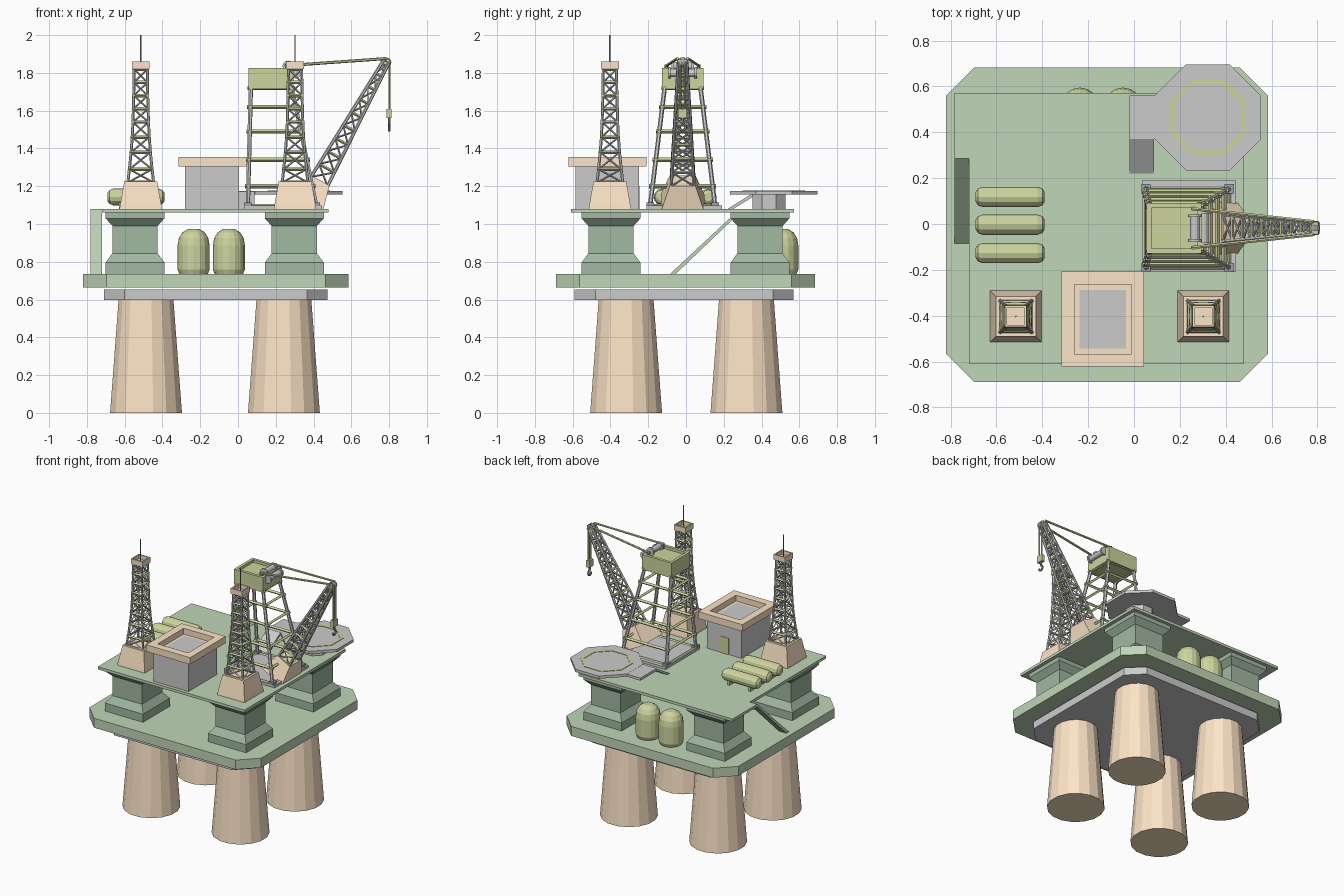
import bpy, bmesh, math
from mathutils import Vector, Matrix

if "Cube" in bpy.data.objects:
    bpy.data.objects.remove(bpy.data.objects["Cube"])

COLORS = {"peach": (.98, .78, .57), "green": (.53, .67, .48), "dark_green": (.36, .48, .36),
          "olive": (.61, .66, .34), "steel": (.34, .37, .38)}
MATS = {}
for key, c in COLORS.items():
    MATS[key] = bpy.data.materials.new(key)
    MATS[key].diffuse_color = (*c, 1)


def finish(name, bm, mat):
    bmesh.ops.recalc_face_normals(bm, faces=bm.faces)
    me = bpy.data.meshes.new(name)
    bm.to_mesh(me)
    bm.free()
    if mat:
        me.materials.append(MATS[mat])
    ob = bpy.data.objects.new(name, me)
    bpy.context.collection.objects.link(ob)
    return ob


def lathe(name, prof, n, mat, loc=(0, 0, 0), turn=0.0, rot=None, closed=False):
    """Stack of n-sided rings; for n=4 the radius is the half width."""
    bm = bmesh.new()
    k = math.sqrt(2) if n == 4 else 1
    turn = math.pi / 4 if n == 4 else turn
    rings = [[bm.verts.new((r * k * math.cos(turn + i * math.tau / n),
                            r * k * math.sin(turn + i * math.tau / n), z)) for i in range(n)]
             for r, z in prof]
    pairs = list(zip(rings, rings[1:])) + ([(rings[-1], rings[0])] if closed else [])
    for a, b in pairs:
        for i in range(n):
            j = (i + 1) % n
            bm.faces.new((a[i], a[j], b[j], b[i]))
    if not closed:
        bm.faces.new(rings[0])
        bm.faces.new(rings[-1])
    m = Matrix.Translation(loc) @ (rot or Matrix.Identity(4))
    bmesh.ops.transform(bm, matrix=m, verts=bm.verts)
    return finish(name, bm, mat)


def prism(name, pts, vec, mat):
    bm = bmesh.new()
    f = bm.faces.new([bm.verts.new(p) for p in pts])
    g = bmesh.ops.extrude_face_region(bm, geom=[f], use_keep_orig=True)
    bmesh.ops.translate(bm, vec=vec, verts=[v for v in g["geom"] if isinstance(v, bmesh.types.BMVert)])
    return finish(name, bm, mat)


def box(name, x, y, z, mat, rim=0, depth=0):
    """Box from ranges, with an optional recessed top."""
    bm = bmesh.new()
    bmesh.ops.create_cube(bm, size=1)
    for v in bm.verts:
        v.co = Vector([r[0] if c < 0 else r[1] for c, r in zip(v.co, (x, y, z))])
    if rim:
        bm.normal_update()
        top = max(bm.faces, key=lambda f: f.normal.z)
        bmesh.ops.inset_region(bm, faces=[top], thickness=rim)
        floor = [v for v in top.verts]
        g = bmesh.ops.extrude_face_region(bm, geom=[top])
        new = [v for v in g["geom"] if isinstance(v, bmesh.types.BMVert)]
        bmesh.ops.translate(bm, vec=(0, 0, -depth), verts=new)
        if top.is_valid and all(v in floor for v in top.verts):
            bmesh.ops.delete(bm, geom=[top], context="FACES_ONLY")
    return finish(name, bm, mat)


def slab(name, x, y, z, c, mat):
    pts = [(x[0] + c, y[0]), (x[1] - c, y[0]), (x[1], y[0] + c), (x[1], y[1] - c),
           (x[1] - c, y[1]), (x[0] + c, y[1]), (x[0], y[1] - c), (x[0], y[0] + c)]
    return prism(name, [(a, b, z[0]) for a, b in pts], (0, 0, z[1] - z[0]), mat)


def bars(name, segs, r, mat, n=6):
    bm = bmesh.new()
    for a, b in segs:
        a, b = Vector(a), Vector(b)
        m = Matrix.Translation((a + b) / 2) @ (b - a).to_track_quat("Z", "Y").to_matrix().to_4x4()
        bmesh.ops.create_cone(bm, cap_ends=True, segments=n, radius1=r, radius2=r,
                              depth=(b - a).length, matrix=m)
    return finish(name, bm, mat)


def lattice(name, rings, leg, rung, brace, over=0.0):
    """Four legs through the rings, rungs at each ring, crossed braces between."""
    legs, rungs, braces = [], [], []
    for r in rings:
        for i in range(4):
            a, b = Vector(r[i]), Vector(r[(i + 1) % 4])
            d = (b - a).normalized() * over
            rungs.append((a - d, b + d))
    for a, b in zip(rings, rings[1:]):
        for i in range(4):
            j = (i + 1) % 4
            legs.append((a[i], b[i]))
            braces += [(a[i], b[j]), (a[j], b[i])]
    bars(name + "_legs", legs, leg, None)
    bars(name + "_rungs", rungs, rung, "olive", 4)
    if brace:
        bars(name + "_braces", braces, brace, None, 4)


def rect(x0, x1, y0, y1, z):
    return [(x0, y0, z), (x1, y0, z), (x1, y1, z), (x0, y1, z)]


# Sea legs and the two lower slabs
for x in (-.487, .243):
    for y in (-.317, .32):
        lathe("sea_leg", [(.194, 0), (.148, .6)], 16, "peach", (x, y, 0), math.pi / 16)
slab("hull_slab", (-.71, .475), (-.59, .57), (.597, .653), .11, None)
slab("lower_deck", (-.82, .585), (-.688, .682), (.665, .735), .123, "green")

# Square waisted columns between the decks
for x in (-.545, .298):
    for y in (-.397, .392):
        lathe("deck_column", [(.156, .735), (.156, .795), (.12, .845), (.12, .99), (.156, 1.03), (.156, 1.06)],
              4, "dark_green", (x, y, 0))

# Upper deck with side landing and ramp
prism("upper_deck", [(-.72, -.61, 1.06), (.48, -.61, 1.06), (.48, .572, 1.06), (-.782, .572, 1.06),
                     (-.782, .285, 1.06), (-.72, .285, 1.06)], (0, 0, .02), "green")
prism("deck_ramp", [(-.782, -.085, .735), (-.782, -.055, .735), (-.782, .285, 1.06), (-.782, .285, 1.08)],
      (.062, 0, 0), "green")

# Upright tanks on the lower deck
for x in (-.235, -.048):
    lathe("upright_tank", [(.075, .735), (.085, .76), (.085, .885), (.078, .925), (.06, .955), (.03, .974)],
          16, "olive", (x, .51, 0))

# Lying tanks on the upper deck
for y in (.118, -.003, -.127):
    lathe("lying_tank", [(.022, 0), (.037, .01), (.044, .03), (.044, .27), (.037, .29), (.022, .3)],
          12, "olive", (-.69, y, 1.143), rot=Matrix.Rotation(math.pi / 2, 4, "Y"))
    for x in (-.63, -.46):
        box("tank_foot", (x, x + .015), (y - .03, y + .03), (1.08, 1.115), "olive")

# Deck house
box("deck_house", (-.28, .005), (-.585, -.25), (1.08, 1.306), None)
box("house_roof", (-.316, .044), (-.622, -.208), (1.305, 1.355), "peach", .079, .043)
box("roof_panel", (-.237, -.035), (-.542, -.288), (1.311, 1.315), None)
box("house_door", (-.175, -.105), (-.251, -.246), (1.08, 1.2), "olive")

# Helicopter pad, support, walkway and steps
PAD, T8 = (.322, .465, 0), math.pi / 8
lathe("pad_deck", [(.25, 1.155), (.25, 1.175)], 8, None, PAD, T8)
lathe("pad_marking", [(.18, 1.174), (.18, 1.178), (.156, 1.178), (.156, 1.174)], 8, "olive", PAD, T8, closed=True)
lathe("pad_support", [(.095, 1.08), (.095, 1.156)], 8, None, (.322, .44, 0), T8)
box("pad_walkway", (-.02, .13), (.37, .56), (1.155, 1.174), None)
prism("pad_steps", [(-.02, .22, 1.08), (-.02, .25, 1.08), (-.02, .372, 1.155), (-.02, .372, 1.174)],
      (.108, 0, 0), None)

# Two lattice towers
LEVELS = [(1.22, .068), (1.29, .06), (1.38, .051), (1.46, .045), (1.54, .041),
          (1.61, .039), (1.68, .037), (1.75, .036), (1.82, .035)]
for side, x in (("left", -.515), ("right", .302)):
    y, t = -.403, side + "_tower"
    lathe(t + "_base", [(.112, 1.08), (.11, 1.095), (.087, 1.225)], 4, "peach", (x, y, 0))
    lattice(t, [rect(x - w, x + w, y - w, y + w, z) for z, w in LEVELS], .008, .009, .005, .008)
    box(t + "_cap", (x - .047, x + .047), (y - .047, y + .047), (1.82, 1.86), "peach", .013, .03)
    bars(t + "_aerial", [((x, y, 1.83), (x, y, 2.0))], .004, "steel")

# Crane tower
YC = -.018
box("crane_plate", (.035, .445), (-.208, .19), (1.08, 1.098), None)
crane = []
for z in (1.095, 1.2, 1.34, 1.49, 1.62, 1.72):
    s = (z - 1.095) / .625
    w = .172 + (.095 - .172) * s
    crane.append(rect(.052 + .016 * s, .415 + (.285 - .415) * s, YC - w, YC + w, z))
lattice("crane_tower", crane[:1] + crane[1:], .012, .011, 0, .018)
for x, y, z in crane[0]:
    box("crane_foot", (x - .02, x + .02), (y - .02, y + .02), (1.095, 1.115), "steel")
box("crane_cabin", (.055, .295), (YC - .11, YC + .11), (1.715, 1.825), "olive", .03, .02)
sideways = Matrix.Rotation(math.pi / 2, 4, "X")
for x, z, h in ((.305, 1.8, .075), (.265, 1.835, .06)):
    lathe("winch_drum", [(.03, -h), (.03, -h + .012), (.02, -h + .012), (.02, h - .012), (.03, h - .012), (.03, h)],
          12, None, (x, YC, z), rot=sideways)

# Tilted boom on its base
P0, P1 = Vector((.43, YC, 1.225)), Vector((.785, YC, 1.86))
d = (P1 - P0).normalized()
u = Vector((d.z, 0, -d.x))
v = Vector((0, 1, 0))


def boom_ring(c, a, b):
    return [c - u * a - v * b, c + u * a - v * b, c + u * a + v * b, c - u * a + v * b]


low, high = boom_ring(P0 - d * .13, .095, .115), boom_ring(P0 + d * .005, .058, .068)
bm = bmesh.new()
bmesh.ops.convex_hull(bm, input=[bm.verts.new(p) for p in low + high])
finish("boom_base", bm, "peach")
lattice("boom", [boom_ring(P0.lerp(P1, i / 9), .05 - .034 * i / 9, .06 - .038 * i / 9) for i in range(10)],
        .009, .008, .005, .006)
box("boom_head", (.762, .805), (YC - .027, YC + .027), (1.845, 1.872), "olive")
lathe("boom_sheave", [(.024, -.012), (.024, .012)], 12, "steel", (.788, YC, 1.857), rot=sideways)

# Boom stays, hoist cables and hook
bars("boom_stays", [((.25, YC + s * .085, 1.838), (.785, YC + s * .028, 1.876)) for s in (-1, 1)], .008, "olive")
bars("stay_posts", [((.26, YC + s * .085, 1.79), (.26, YC + s * .085, 1.845)) for s in (-1, 1)], .01, "steel")
bars("hoist_cables", [((.802, YC + s * .013, 1.86), (.802, YC + s * .013, 1.6)) for s in (-1, 1)], .006, "olive")
box("hook_block", (.787, .812), (YC - .024, YC + .024), (1.56, 1.61), "olive")
arc = [(.8 + .018 * math.sin(a), YC + .0, 1.515 + .02 * math.cos(a)) for a in (0, .8, 1.6, 2.4, 3.2, 4.0, 4.7)]
arc = [(.8, YC + (p[0] - .8), p[2]) for p in arc]
bars("hook", [((.8, YC, 1.565), arc[0])] + list(zip(arc, arc[1:])), .007, "steel")

for m in bpy.data.materials:
    if m.users and not m.is_grease_pencil:
        m.use_nodes = True
        m.node_tree.nodes["Principled BSDF"].inputs["Base Color"].default_value = m.diffuse_color
